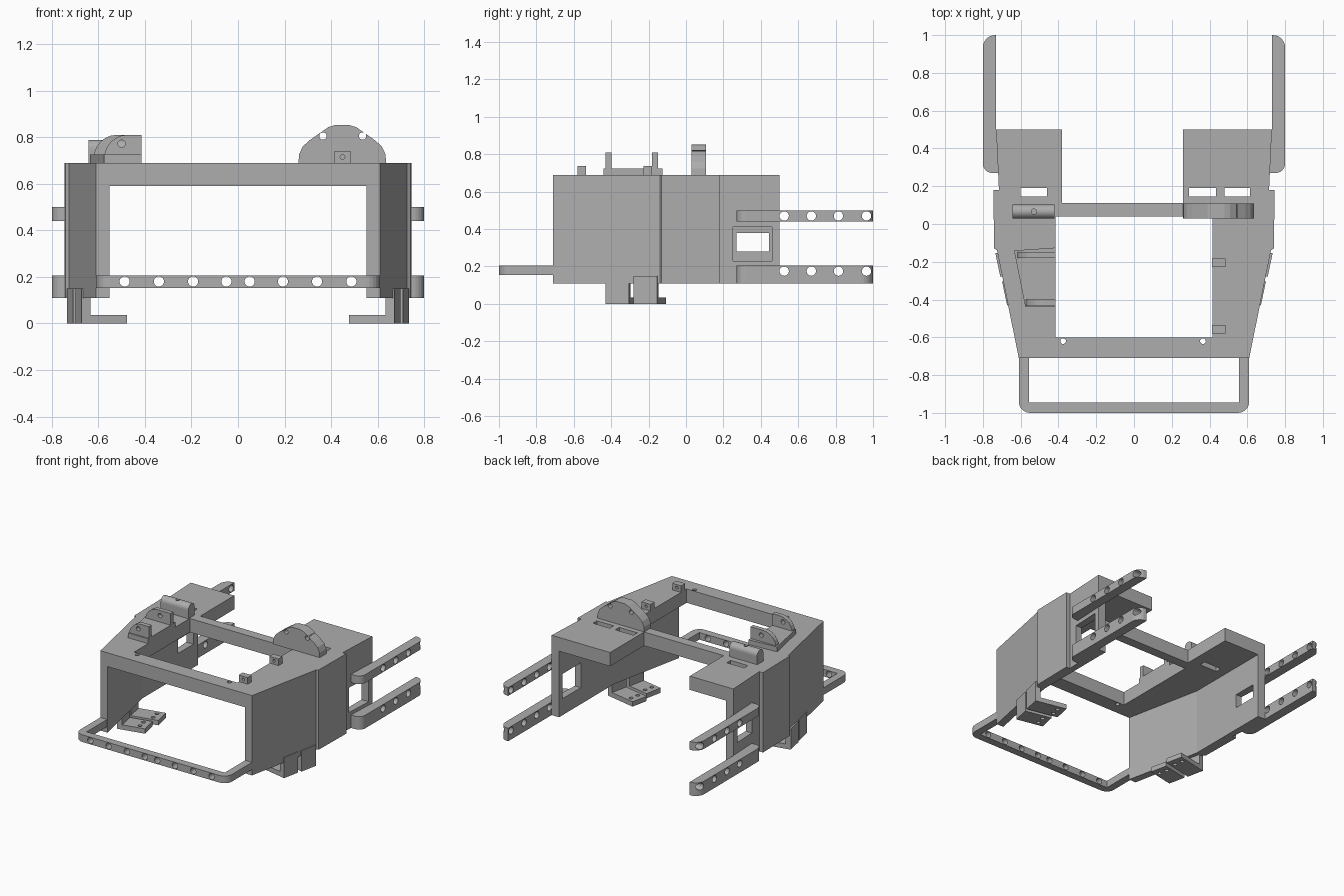
import bpy, bmesh
from math import sin, cos, pi, atan2
from mathutils import Matrix, Vector

if "Cube" in bpy.data.objects:
    bpy.data.objects.remove(bpy.data.objects["Cube"])

grey = bpy.data.materials.new("plain grey")
grey.use_nodes = True
grey.diffuse_color = (0.42, 0.42, 0.42, 1)
grey.node_tree.nodes["Principled BSDF"].inputs["Base Color"].default_value = grey.diffuse_color


def prism(name, pts, lo, hi, axis="z"):
    """Extrude a 2D outline along an axis: z takes (x, y), y takes (x, z), x takes (y, z)."""
    place = {"z": lambda a, b, t: (a, b, t), "y": lambda a, b, t: (a, t, b),
             "x": lambda a, b, t: (t, a, b)}[axis]
    bm = bmesh.new()
    face = bm.faces.new([bm.verts.new(place(a, b, lo)) for a, b in pts])
    out = bmesh.ops.extrude_face_region(bm, geom=[face])["geom"]
    shift = Vector(place(0, 0, hi - lo))
    bmesh.ops.translate(bm, vec=shift, verts=[v for v in out if isinstance(v, bmesh.types.BMVert)])
    bmesh.ops.recalc_face_normals(bm, faces=bm.faces)
    me = bpy.data.meshes.new(name)
    bm.to_mesh(me)
    bm.free()
    ob = bpy.data.objects.new(name, me)
    me.materials.append(grey)
    bpy.context.collection.objects.link(ob)
    return ob


def box(name, x0, x1, y0, y1, z0, z1):
    return prism(name, [(x0, y0), (x1, y0), (x1, y1), (x0, y1)], z0, z1)


def rod(a, b, r, lo, hi, axis):
    ring = [(a + r * cos(i * pi / 10), b + r * sin(i * pi / 10)) for i in range(20)]
    return prism("hole_cutter", ring, lo, hi, axis)


def cut(ob, cutters):
    """Subtract the cutters, keep the result and drop the cutters."""
    for c in cutters:
        m = ob.modifiers.new("cut", "BOOLEAN")
        m.operation, m.solver, m.object = "DIFFERENCE", "EXACT", c
    bpy.context.view_layer.update()
    dg = bpy.context.evaluated_depsgraph_get()
    me = bpy.data.meshes.new_from_object(ob.evaluated_get(dg))
    ob.modifiers.clear()
    ob.data = me
    for c in cutters:
        bpy.data.objects.remove(c)
    return ob


def mirrored(half):
    return half + [(-x, y) for x, y in reversed(half)]


def arc(cx, cy, r, start, end, n=6):
    return [(cx + r * cos(start + (end - start) * i / n),
             cy + r * sin(start + (end - start) * i / n)) for i in range(n + 1)]


# Main shell: solid outline hollowed from below, open at the front and back
outer = [(0.61, -0.71), (0.725, -0.14), (0.74, -0.13), (0.745, 0.18), (0.715, 0.18), (0.73, 0.5)]
inner = [(0.552, -0.8), (0.552, -0.71), (0.67, -0.14), (0.67, 0.6)]
shell = prism("shell", mirrored(outer), 0.11, 0.69)
cutters = [
    prism("hollow_cutter", mirrored(inner), 0, 0.59),
    box("opening_cutter", -0.415, 0.415, -0.6, 0.04, 0.5, 0.8),
    box("rear_notch_cutter", -0.38, 0.26, 0.11, 0.6, 0.5, 0.8),
    box("left_window_cutter", 0.6, 0.8, 0.25, 0.46, 0.23, 0.41),
    box("right_window_cutter", -0.8, -0.6, 0.27, 0.445, 0.28, 0.38),
]
cutters += [box("slot_cutter", a, b, 0.145, 0.19, 0.5, 0.8)
            for a, b in ((-0.6, -0.46), (0.29, 0.435), (0.48, 0.615))]
cutters += [rod(x, -0.62, 0.015, 0.5, 0.8, "z") for x in (-0.375, 0.365)]
cut(shell, cutters)

# Front bumper: U-shaped bar with rounded corners and a row of holes
bumper_out = [(0.61, -0.705)] + arc(0.55, -0.94, 0.06, 0, -pi / 2)
bumper_in = [(0.555, -0.705), (0.555, -0.945)]
outline = mirrored(bumper_out) + [(-x, y) for x, y in bumper_in] + bumper_in[::-1]
bumper = prism("front_bumper", outline, 0.153, 0.205)
cut(bumper, [rod(s * x, 0.18, 0.022, -1.1, -0.9, "y")
             for s in (-1, 1) for x in (0.05, 0.193, 0.34, 0.487)])

for s, side in ((1, "left"), (-1, "right")):
    # Rear side rails with rounded ends and four cross holes
    for level, z0, z1, hz in (("upper", 0.44, 0.5, 0.47), ("lower", 0.11, 0.205, 0.175)):
        rail_pts = [(0.715, 0.27)] + arc(0.75, 0.32, 0.05, -pi / 2, 0) \
            + arc(0.735, 0.935, 0.065, 0, pi / 2) + [(0.73, 1.0), (0.73, 0.5)]
        rail = prism(level + "_rail_" + side, [(s * x, y) for x, y in rail_pts], z0, z1)
        lo, hi = sorted((s * 0.6, s * 0.9))
        cut(rail, [rod(y, hz, 0.025, lo, hi, "x") for y in (0.525, 0.67, 0.815, 0.965)])

    # L-shaped feet following the tapered wall, with screw holes
    for label, fx, fy, reach in (("front", 0.685, -0.368, 0.2), ("rear", 0.721, -0.217, 0.235)):
        profile = [(0, 0), (0, 0.15), (-0.038, 0.15), (-0.038, 0.035), (-reach, 0.035), (-reach, 0)]
        foot = prism(label + "_foot_" + side, [(s * x, z) for x, z in profile], -0.064, 0.064, "y")
        cut(foot, [rod(-s * (reach - 0.05), y, 0.014, -0.1, 0.1, "z") for y in (-0.03, 0.03)])
        turn = Matrix.Rotation(-s * atan2(0.12, 0.57), 4, "Z")
        foot.data.transform(Matrix.Translation((s * fx, fy, 0)) @ turn)

# Domed bracket on the left of the deck
half_dome = [(0.188, 0.688), (0.186, 0.725), (0.17, 0.76), (0.14, 0.787),
             (0.1, 0.815), (0.06, 0.843), (0.03, 0.852)]
dome_pts = [(x + 0.448, z) for x, z in mirrored(half_dome)]
dome = prism("domed_bracket", dome_pts, 0.03, 0.108, "y")
cut(dome, [rod(x, 0.805, 0.016, 0, 0.2, "y") for x in (0.365, 0.535)])

# Small drilled tabs beside the opening
for label, y in (("front", -0.558), ("rear", -0.205)):
    tab = box(label + "_tab", 0.413, 0.485, y - 0.023, y + 0.023, 0.688, 0.738)
    cut(tab, [rod(0.449, 0.715, 0.01, y - 0.1, y + 0.1, "y")])

# Cradle on the right of the deck: base plate with two curved fins
prism("cradle_base", [(-0.415, -0.44), (-0.575, -0.44), (-0.635, -0.14), (-0.415, -0.125)], 0.688, 0.725)
for label, y, x0 in (("front", -0.415, -0.575), ("rear", -0.165, -0.62)):
    fin_pts = [(-0.415, 0.7), (-0.415, 0.81)] + arc(x0 + 0.1, 0.71, 0.1, pi / 2, pi) + [(x0, 0.7)]
    fin = prism(label + "_cradle_fin", fin_pts, y - 0.016, y + 0.016, "y")
    cut(fin, [rod(-0.5, 0.772, 0.016, y - 0.1, y + 0.1, "y")])

# Round-topped block behind the cradle
block_pts = [(0.1, 0.688)] + arc(0.066, 0.752, 0.036, 0, pi, 10) + [(0.03, 0.688)]
block = prism("round_block", block_pts, -0.643, -0.42, "x")
cut(block, [rod(-0.53, 0.066, 0.014, 0.72, 0.9, "z")])
